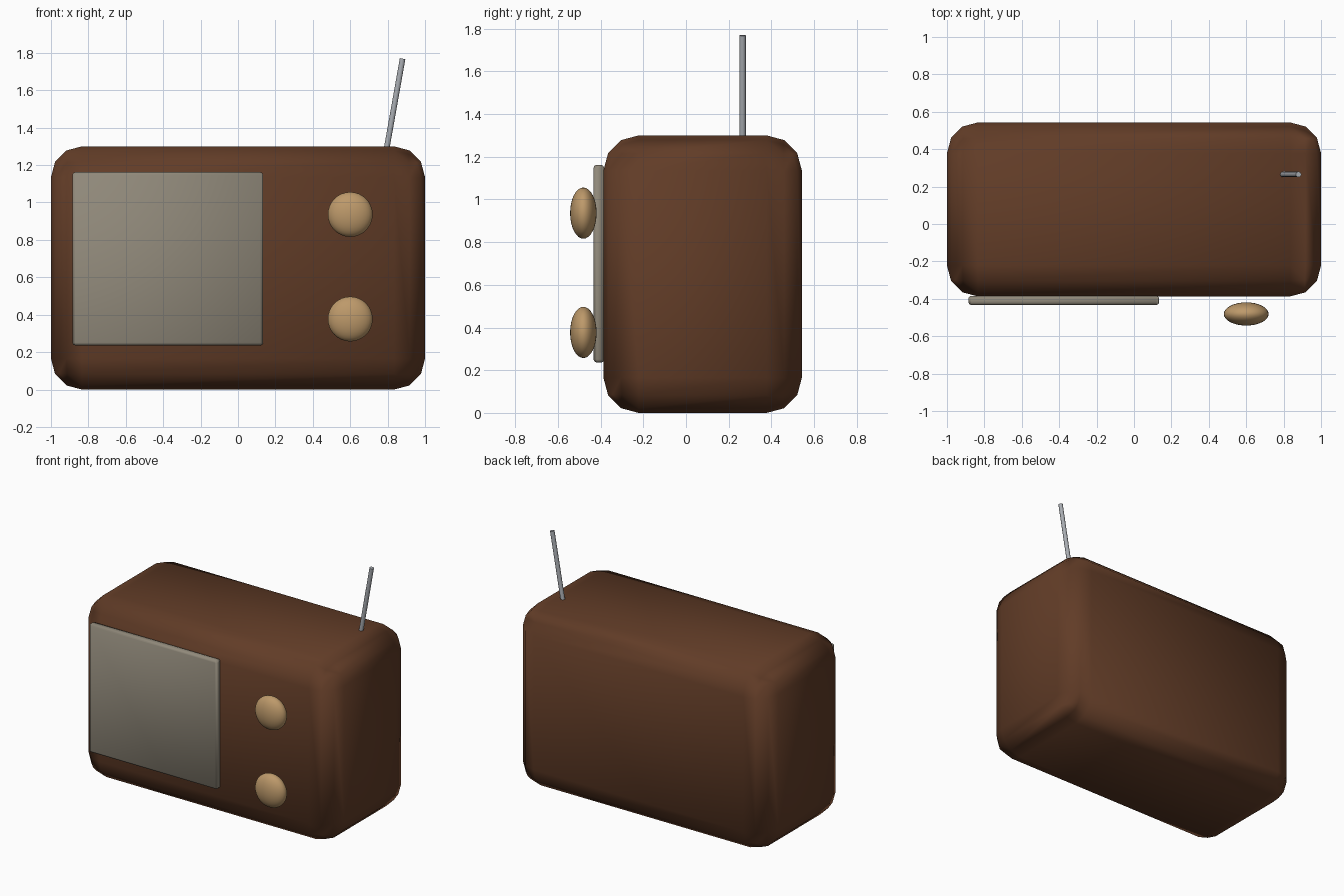
import bpy, math
from mathutils import Vector

if "Cube" in bpy.data.objects:
    bpy.data.objects.remove(bpy.data.objects["Cube"])


def material(name, rgb):
    m = bpy.data.materials.new(name)
    m.diffuse_color = (*rgb, 1.0)
    m.use_nodes = True
    m.node_tree.nodes["Principled BSDF"].inputs["Base Color"].default_value = m.diffuse_color
    return m


WOOD = material("brown_wood", (0.12, 0.045, 0.02))
CLOTH = material("grey_beige_cloth", (0.28, 0.25, 0.195))
BRASS = material("tan_brass", (0.51, 0.32, 0.145))
METAL = material("grey_metal", (0.40, 0.42, 0.45))


def finish(name, mat, angle):
    ob = bpy.context.object
    ob.name = name
    ob.data.materials.append(mat)
    bpy.ops.object.shade_smooth_by_angle(angle=math.radians(angle))
    return ob


def rounded_box(name, lo, hi, radius, segments, mat):
    lo, hi = Vector(lo), Vector(hi)
    bpy.ops.mesh.primitive_cube_add(size=1, location=(lo + hi) / 2)
    bpy.context.object.scale = hi - lo
    bpy.ops.object.transform_apply(location=False, rotation=False, scale=True)
    bev = bpy.context.object.modifiers.new("rounding", 'BEVEL')
    bev.width = radius
    bev.segments = segments
    bev.limit_method = 'NONE'
    bev.harden_normals = True
    bpy.ops.object.modifier_apply(modifier="rounding")
    return finish(name, mat, 50)


# Cabinet with large rounded edges
rounded_box("cabinet", (-1, -0.387, 0), (1, 0.543, 1.30), 0.165, 3, WOOD)

# Speaker panel on the front left
rounded_box("speaker_panel", (-0.885, -0.433, 0.236), (0.134, -0.384, 1.162),
            0.015, 3, CLOTH)

# Two flattened dials on the front right
for label, z in (("upper", 0.936), ("lower", 0.377)):
    bpy.ops.mesh.primitive_uv_sphere_add(segments=32, ring_count=16, radius=1,
                                         location=(0.6, -0.481, z))
    bpy.context.object.scale = (0.12, 0.062, 0.12)
    bpy.ops.object.transform_apply(location=False, rotation=False, scale=True)
    finish(label + "_dial", BRASS, 60)

# Tilted aerial, its foot sunk slightly into the cabinet
foot, tip = Vector((0.788, 0.265, 1.25)), Vector((0.88, 0.265, 1.769))
bpy.ops.mesh.primitive_cylinder_add(vertices=16, radius=0.015,
                                    depth=(tip - foot).length,
                                    location=(foot + tip) / 2)
bpy.context.object.rotation_euler = (tip - foot).to_track_quat('Z', 'Y').to_euler()
finish("aerial", METAL, 40)
